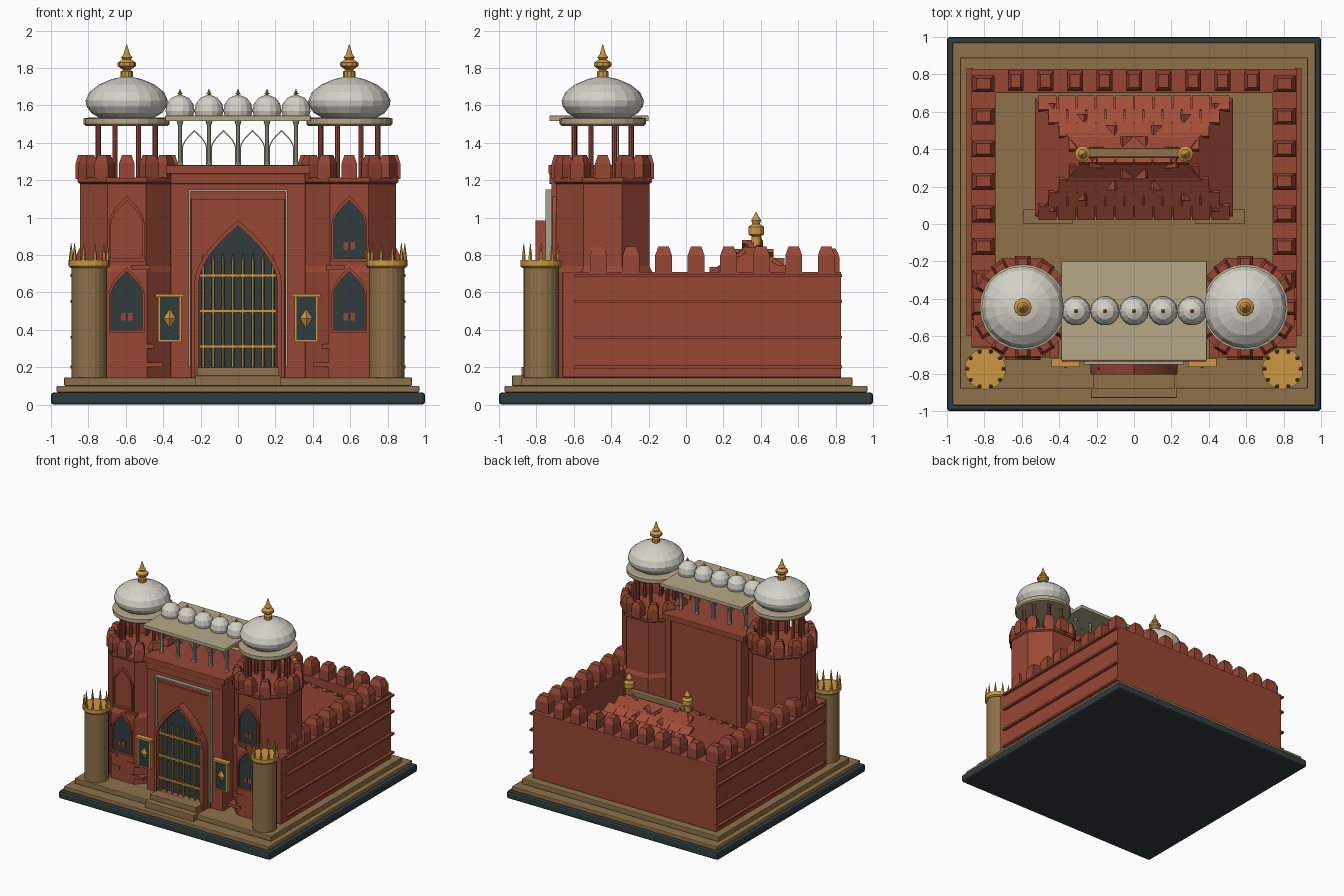
import bpy, bmesh
from math import sin, cos, pi, atan2, hypot
from mathutils import Matrix, Vector

cube = bpy.data.objects.get("Cube")
if cube:
    bpy.data.objects.remove(cube)


def material(name, r, g, b):
    m = bpy.data.materials.new(name)
    m.use_nodes = True
    m.diffuse_color = (r, g, b, 1)
    m.node_tree.nodes["Principled BSDF"].inputs["Base Color"].default_value = (r, g, b, 1)
    return m


RED = material("red sandstone", .31, .062, .034)
TILE = material("roof tile red", .36, .073, .04)
TAN = material("tan stone", .27, .165, .068)
PALE = material("pale stone", .47, .39, .25)
TRIM = material("grey green trim", .38, .38, .29)
WHITE = material("white marble", .66, .64, .57)
GOLD = material("gold", .6, .31, .055)
DARK = material("dark slate", .03, .045, .048)


class Part:
    """Collects simple solids into one named object."""

    def __init__(self, name, mat):
        self.name, self.mat, self.bm = name, mat, bmesh.new()

    def box(self, x0, x1, y0, y1, z0, z1):
        m = Matrix.Translation(((x0 + x1) / 2, (y0 + y1) / 2, (z0 + z1) / 2))
        return self.block(m, x1 - x0, y1 - y0, z1 - z0)

    def block(self, matrix, sx, sy, sz):
        scale = Matrix.Diagonal((sx, sy, sz, 1))
        bmesh.ops.create_cube(self.bm, size=1, matrix=matrix @ scale)
        return self

    def loft(self, loops, caps=True):
        rows = [[self.bm.verts.new(p) for p in loop] for loop in loops]
        for a, b in zip(rows, rows[1:]):
            for i in range(len(a)):
                j = (i + 1) % len(a)
                self.bm.faces.new((a[i], a[j], b[j], b[i]))
        if caps:
            self.bm.faces.new(rows[0])
            self.bm.faces.new(rows[-1])
        return self

    def lathe(self, x, y, profile, n=16, turn=0):
        return self.loft([[(x + r * cos(turn + 2 * pi * i / n), y + r * sin(turn + 2 * pi * i / n), z)
                           for i in range(n)] for r, z in profile])

    def prism(self, pts, y0, y1):
        return self.loft([[(x, y, z) for x, z in pts] for y in (y0, y1)])

    def ring(self, outer, inner, y0, y1):
        path = [(outer, y0), (outer, y1), (inner, y1), (inner, y0), (outer, y0)]
        return self.loft([[(x, y, z) for x, z in pts] for pts, y in path], caps=False)

    def merlon(self, x, y, z, angle, w, d, h):
        m = Matrix.Translation((x, y, z)) @ Matrix.Rotation(angle, 4, 'Z')
        steps = [(1, 0), (1, .65), (.62, 1)]
        return self.loft([[m @ Vector((sx * w * k / 2, sy * d * k / 2, h * t))
                           for sx, sy in ((-1, -1), (1, -1), (1, 1), (-1, 1))] for k, t in steps])

    def done(self, bevel=0):
        bmesh.ops.remove_doubles(self.bm, verts=self.bm.verts, dist=1e-6)
        bmesh.ops.recalc_face_normals(self.bm, faces=self.bm.faces)
        mesh = bpy.data.meshes.new(self.name)
        self.bm.to_mesh(mesh)
        self.bm.free()
        mesh.materials.append(self.mat)
        ob = bpy.data.objects.new(self.name, mesh)
        bpy.context.collection.objects.link(ob)
        if bevel:
            mod = ob.modifiers.new("Bevel", 'BEVEL')
            mod.width, mod.segments = bevel, 2
        return ob


def arch(cx, w, z0, spring, peak, n=7):
    """Outline of a pointed arch in x and z."""
    curve = [(w * (1 - (i / n) ** 1.7), spring + (peak - spring) * i / n) for i in range(n + 1)]
    return ([(cx + w, z0)] + [(cx + x, z) for x, z in curve]
            + [(cx - x, z) for x, z in reversed(curve[:-1])] + [(cx - w, z0)])


def finial(part, x, y, z, s):
    profile = [(.18, 0), (.18, .2), (.1, .24), (.27, .36), (.27, .46), (.12, .56), (.17, .62), (.1, .7), (.01, 1)]
    part.lathe(x, y, [(r * s, z + h * s) for r, h in profile], 10)


# Stepped base and entrance stair
Part("base_slab", DARK).box(-1, 1, -1, 1, 0, .065).done(.015)
Part("lower_step", TAN).box(-.97, .97, -.97, .97, .065, .1).done(.006)
Part("upper_step", TAN).box(-.93, .93, -.88, .89, .1, .145).done(.006)
stair = Part("entrance_stair", TAN)
stair.box(-.23, .23, -.93, -.7, .1, .155).box(-.22, .22, -.88, -.7, .155, .2).done(.004)

# Curtain walls with merlons and side ledges
walls = Part("curtain_walls", RED).box(-.87, .87, .7, .83, .145, .71)
merlons = Part("wall_merlons", RED)
ledges = Part("wall_ledges", RED)
for s in (-1, 1):
    walls.box(s * .74, s * .87, -.66, .8, .145, .71)
    for i in range(8):
        merlons.merlon(s * .805, .75 - .174 * i, .71, 0, .12, .09, .135)
    for z in (.2, .36, .55, .69):
        ledges.box(s * .86, s * .895, -.6, .835, z - .008, z + .008)
for i in range(1, 10):
    merlons.merlon(-.79 + .158 * i, .765, .71, 0, .085, .11, .125)
walls.done(.005)
merlons.done()
ledges.done()

# Corner towers with battlements, canopy, dome and finial
TX, TY = .595, -.445
tower = Part("towers", RED)
battlement = Part("tower_merlons", RED)
posts = Part("canopy_posts", RED)
canopy = Part("tower_canopies", PALE)
dome = Part("tower_domes", WHITE)
tips = Part("dome_finials", GOLD)
bricks = Part("raised_bricks", RED)
for s in (-1, 1):
    tower.lathe(s * TX, TY, [(.285, .145), (.285, .71), (.27, .74), (.27, 1.18), (.285, 1.19),
                             (.285, 1.215)], 8, pi / 8)
    for i in range(12):
        a = i * pi / 6
        battlement.merlon(s * TX + .238 * sin(a), TY + .238 * cos(a), 1.205, -a, .082, .07, .13)
    for i in range(8):
        a = i * pi / 4 + pi / 8
        posts.lathe(s * TX + .165 * cos(a), TY + .165 * sin(a), [(.014, 1.2), (.014, 1.5)], 8)
    canopy.lathe(s * TX, TY, [(.22, 1.49), (.23, 1.5), (.23, 1.53), (.2, 1.535)], 24)
    dome.lathe(s * TX, TY, [(.14, 1.53), (.19, 1.56), (.215, 1.595), (.22, 1.625), (.2, 1.67),
                            (.15, 1.71), (.08, 1.74), (.015, 1.755)], 20)
    finial(tips, s * TX, TY, 1.745, .18)
    for x, z, w in ((.5, .3, .1), (.66, .24, .08), (.46, .2, .12), (.52, .72, .1), (.68, .34, .07)):
        bricks.box(s * x - w / 2, s * x + w / 2, -.714, -.6, z, z + .025)
for p in (tower, battlement, posts, canopy, dome, bricks):
    p.done()

# Tower windows; one upper window is blind
frames = Part("window_frames", RED)
panes = Part("window_panes", DARK)
shutters = Part("window_shutters", RED)
for cx, z, blind in ((-TX, .4, 0), (TX, .4, 0), (-TX, .78, 1), (TX, .78, 0)):
    y = -.708 if z < .7 else -.695
    inner = arch(cx, .083, z, z + .19, z + .31)
    frames.ring(arch(cx, .095, z, z + .19, z + .335), inner, y - .02, -.6)
    frames.box(cx - .095, cx + .095, y - .02, -.6, z - .015, z)
    if not blind:
        panes.prism(inner, y - .006, -.6)
        for d in (-.018, .018):
            shutters.box(cx + d - .012, cx + d + .012, y - .012, -.65, z + .05, z + .09)
for p in (frames, panes, shutters):
    p.done()

# Gatehouse block with cornice, back panel frame and portal
gate = Part("gatehouse", RED).box(-.36, .36, -.72, -.25, .145, 1.24)
gate.box(-.385, .385, -.735, -.225, 1.235, 1.28)
gate.box(-.36, .36, -.73, -.7, 1.18, 1.235).box(-.25, .25, -.735, -.7, .145, 1.1)
for s in (-1, 1):
    gate.box(s * .31, s * .36, -.26, -.235, .145, 1.24)
gate.done(.003)
trim = Part("portal_trim", TRIM).box(-.265, .265, -.75, -.715, 1.138, 1.15)
for s in (-1, 1):
    trim.box(s * .253, s * .265, -.75, -.715, .2, 1.15)
trim.done()
opening = arch(0, .208, .2, .66, .955, 10)
Part("portal_arch", RED).ring(arch(0, .232, .145, .66, .985, 10), opening, -.805, -.72).done()
Part("portal_recess", DARK).prism(opening, -.745, -.72).done()
bars = Part("gate_bars", GOLD)
for i in range(8):
    x = -.187 + i * .0534
    bars.lathe(x, -.772, [(.008, .2), (.008, .77), (.002, .805)], 6)
for z in (.31, .5, .69):
    bars.box(-.207, .207, -.782, -.764, z - .008, z + .008)
bars.done()

# Hanging banners
cloth = Part("banner_cloths", DARK)
gilt = Part("banner_gilding", GOLD)
for s in (-1, 1):
    c = s * .365
    cloth.box(c - .055, c + .055, -.748, -.72, .34, .575)
    gilt.box(c - .075, c + .075, -.765, -.72, .575, .592)
    for d in (-.057, .057):
        gilt.box(c + d - .006, c + d + .006, -.753, -.72, .34, .575)
    gilt.box(c - .06, c + .06, -.753, -.72, .335, .345)
    diamond = [(.038, 0), (0, .06), (-.038, 0), (0, -.06)]
    gilt.loft([[(c + x * k, y, .46 + z * k) for x, z in diamond] for k, y in ((1, -.745), (.02, -.772))])
cloth.done()
gilt.done()

# Rooftop pavilion: slab, arcade, small domes
Part("pavilion_roof", PALE).box(-.39, .39, -.73, -.2, 1.515, 1.545).done(.005)
arcade = Part("pavilion_arcade", TRIM)
small = Part("small_domes", WHITE)
for i in range(5):
    x = -.31 + .155 * i
    for y in (-.59, -.37):
        arcade.lathe(x, y, [(.017, 1.28), (.011, 1.3), (.011, 1.49), (.018, 1.515)], 8)
        if i < 4:
            mid = x + .0775
            arcade.ring(arch(mid, .068, 1.28, 1.37, 1.468), arch(mid, .062, 1.28, 1.37, 1.458), y - .006, y + .006)
    small.lathe(x, -.465, [(.07, 1.54), (.078, 1.57), (.07, 1.61), (.046, 1.64), (.01, 1.655)], 14)
    finial(tips, x, -.465, 1.645, .045)
arcade.done()
small.done()

# Round front columns with spiked gold caps
shaft = Part("corner_columns", TAN)
crown = Part("column_crowns", GOLD)
for s in (-1, 1):
    x, y = s * .795, -.775
    shaft.lathe(x, y, [(.095, .1), (.095, .74)], 20)
    crown.lathe(x, y, [(.1, .73), (.11, .74), (.11, .772)], 20)
    for i in range(10):
        a = i * pi / 5
        crown.lathe(x + .097 * cos(a), y + .097 * sin(a), [(.011, .77), (.011, .79), (.001, .865)], 6)
shaft.done()
crown.done()

# Inner hall with hipped shingle roof, ridge and finials
CY, RIDGE, EAVE = .355, .87, .63
hall = Part("inner_hall", RED).box(-.5, .5, .07, .66, .145, EAVE)
hall.loft([[(sx * w, CY + sy * d, z) for sx, sy in ((-1, -1), (1, -1), (1, 1), (-1, 1))]
           for w, d, z in ((.53, .315, EAVE), (.27, .02, RIDGE - .01))]).done()
shingles = Part("roof_shingles", TILE)
ROWS = 5
for turn, run, top, low_w, top_w in ((0, .325, .03, .54, .27), (pi, .325, .03, .54, .27),
                                     (pi / 2, .54, .28, .32, .03), (-pi / 2, .54, .28, .32, .03)):
    frame = Matrix.Translation((0, CY, 0)) @ Matrix.Rotation(turn, 4, 'Z')
    pitch = atan2(RIDGE - EAVE, run - top)
    length = hypot(RIDGE - EAVE, run - top) / ROWS
    for row in range(ROWS):
        t = (row + .5) / ROWS
        w = low_w + (top_w - low_w) * t
        n = max(1, round(2 * w / .1))
        for k in range(n):
            at = Matrix.Translation((-w + (k + .5) * 2 * w / n, top * t - run * (1 - t), EAVE + (RIDGE - EAVE) * t))
            tilt = Matrix.Rotation(pitch - .12, 4, 'X')
            shingles.block(frame @ at @ tilt, 2 * w / n - .006, length * 1.15, .022)
shingles.done()
Part("roof_ridge", TAN).box(-.27, .27, CY, CY + .05, .85, .895).done(.008)
sills = Part("hall_ledges", TAN)
for s in (-1, 1):
    tips.lathe(s * .275, CY + .02, [(.025, .85), (.025, .9), (.042, .91), (.042, .95), (.02, .965),
                                    (.026, .985), (.001, 1.03)], 12)
    sills.box(s * .33, s * .59, 0, .08, .145, .2)
sills.done()
tips.done()
